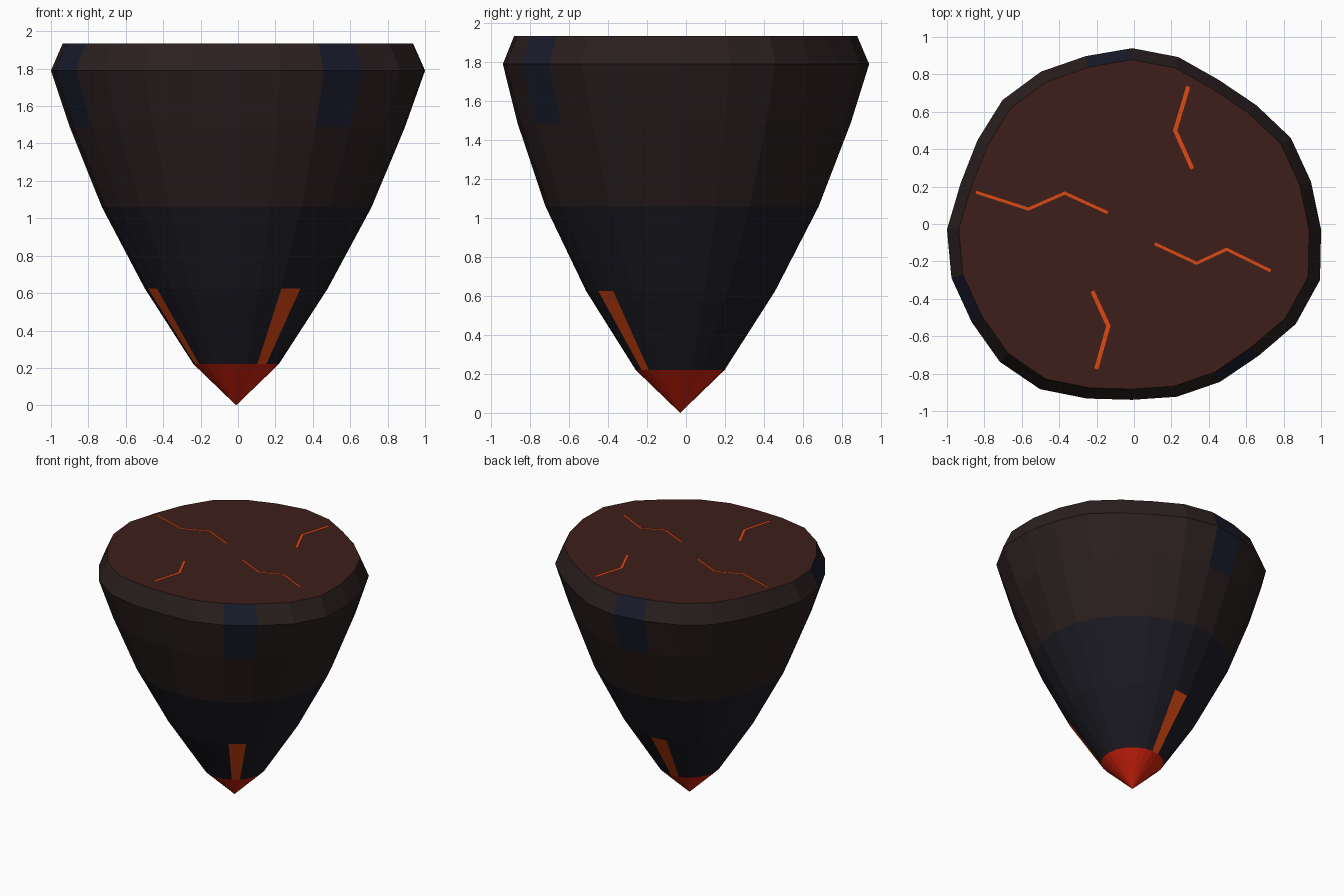
import bpy, bmesh
from math import cos, sin, radians
from mathutils import Vector

if "Cube" in bpy.data.objects:
    bpy.data.objects.remove(bpy.data.objects["Cube"])

CX, CY, N = -0.01, -0.03, 24
ACCENT = (6, 13, 20)   # sectors that carry the ore and glow faces

# uneven rim radius per 15 degree step
RIM = [1.01, .99, .98, .94, .925, .955, .97, .96, .975, .98, .955, .95,
       .99, 1.0, .99, 1.0, .985, .935, .91, .925, .94, .955, 1.01, 1.04]
MEAN = sum(RIM) / N

# z, mean radius, share of the rim's unevenness
PROFILE = [(.22, .228, 0), (.625, .487, .15), (1.06, .711, .45),
           (1.487, .875, .75), (1.79, MEAN, 1), (1.935, .908, 1)]


def mat(name, rgb):
    m = bpy.data.materials.new(name)
    m.diffuse_color = (*rgb, 1)
    m.use_nodes = True
    m.node_tree.nodes["Principled BSDF"].inputs["Base Color"].default_value = m.diffuse_color
    return m


rock = mat("dark_rock", (.012, .011, .017))
crust = mat("brown_crust", (.024, .014, .014))
ore = mat("blue_ore", (.010, .012, .026))
ground = mat("top_ground", (.048, .013, .010))
lava = mat("lava", (.72, .065, .007))
ember = mat("ember", (.65, .016, .004))


def ring(bm, z, r, f):
    return [bm.verts.new((CX + r * (1 + f * (RIM[i] / MEAN - 1)) * cos(radians(15 * i)),
                          CY + r * (1 + f * (RIM[i] / MEAN - 1)) * sin(radians(15 * i)), z))
            for i in range(N)]


def finish(bm, name, mats):
    me = bpy.data.meshes.new(name)
    bm.to_mesh(me)
    bm.free()
    for m in mats:
        me.materials.append(m)
    ob = bpy.data.objects.new(name, me)
    bpy.context.collection.objects.link(ob)
    return ob


def band(name, profile, mats, accent_rows):
    """Stacked rings; accent sectors of the given rows use the second material."""
    bm = bmesh.new()
    rings = [ring(bm, *p) for p in profile]
    for row, (a, b) in enumerate(zip(rings, rings[1:])):
        for i in range(N):
            j = (i + 1) % N
            f = bm.faces.new((a[i], a[j], b[j], b[i]))
            f.material_index = int(row in accent_rows and i in ACCENT)
    finish(bm, name, mats)


# rock walls
band("lower_rock", PROFILE[:3], [rock, lava], (0,))
band("upper_crust", PROFILE[2:], [crust, ore], (1, 2))

# glowing tip
bm = bmesh.new()
base = ring(bm, *PROFILE[0])
apex = bm.verts.new((CX, CY, 0))
for i in range(N):
    bm.faces.new((apex, base[(i + 1) % N], base[i]))
finish(bm, "glowing_tip", [ember])

# flat top
bm = bmesh.new()
bm.faces.new(ring(bm, *PROFILE[-1]))
finish(bm, "top_surface", [ground])


# lava cracks: mitred ribbons lying on the top
def crack(name, pts, width):
    pts = [Vector(p) for p in pts]
    bm = bmesh.new()
    pairs = []
    for i, p in enumerate(pts):
        d0 = (p - pts[i - 1]).normalized() if i else None
        d1 = (pts[i + 1] - p).normalized() if i < len(pts) - 1 else None
        d = ((d0 or d1) + (d1 or d0)).normalized()
        n = Vector((-d.y, d.x)) * width / 2 / d.dot(d1 or d0)
        pairs.append([bm.verts.new((*(p + s * n), 1.94)) for s in (1, -1)])
    for a, b in zip(pairs, pairs[1:]):
        bm.faces.new((a[0], a[1], b[1], b[0]))
    finish(bm, name, [lava])


crack("crack_left", [(-.845, .17), (-.565, .08), (-.37, .165), (-.14, .06)], .016)
crack("crack_right", [(.11, -.105), (.335, -.21), (.495, -.135), (.73, -.25)], .016)
crack("crack_back", [(.29, .735), (.22, .5), (.312, .295)], .022)
crack("crack_front", [(-.222, -.36), (-.137, -.545), (-.202, -.775)], .022)
